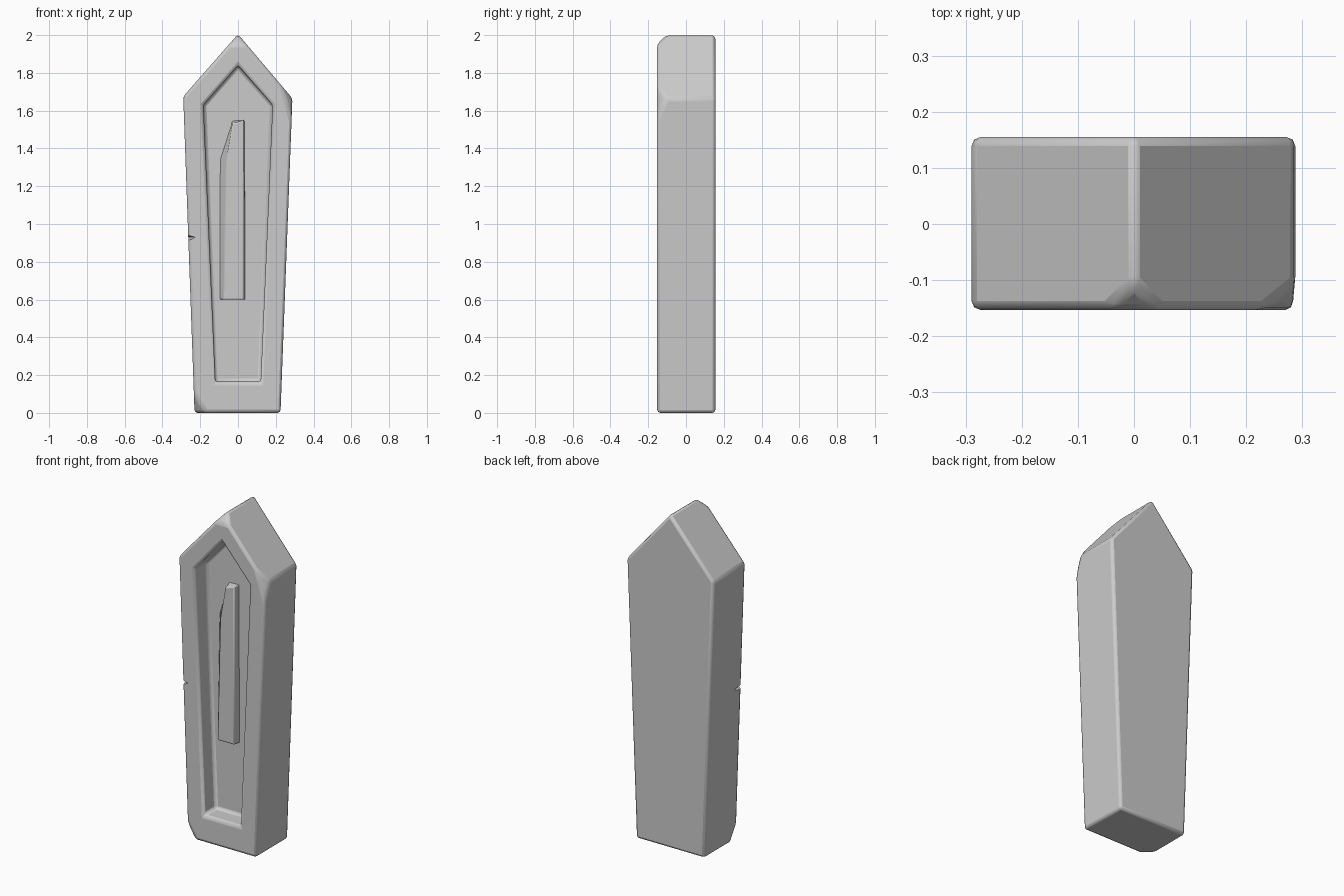
import bpy, bmesh
from mathutils import Vector

if "Cube" in bpy.data.objects:
    bpy.data.objects.remove(bpy.data.objects["Cube"])


def ring(bm, pts, y):
    return [bm.verts.new((x, y, z)) for x, z in pts]


def bridge(bm, a, b):
    for i in range(len(a)):
        j = (i + 1) % len(a)
        bm.faces.new((a[i], a[j], b[j], b[i]))


def loft(name, rings, chips=()):
    """Closed solid from a stack of (outline, y) rings, with corners sliced off."""
    bm = bmesh.new()
    loops = [ring(bm, p, y) for p, y in rings]
    for a, b in zip(loops, loops[1:]):
        bridge(bm, a, b)
    bm.faces.new(loops[0])
    bm.faces.new(loops[-1])
    for co, no in chips:
        bmesh.ops.bisect_plane(bm, geom=bm.verts[:] + bm.edges[:] + bm.faces[:],
                               plane_co=co, plane_no=no, clear_outer=True)
        bmesh.ops.holes_fill(bm, edges=[e for e in bm.edges if e.is_boundary])
    bmesh.ops.recalc_face_normals(bm, faces=bm.faces[:])
    me = bpy.data.meshes.new(name)
    bm.to_mesh(me)
    bm.free()
    ob = bpy.data.objects.new(name, me)
    bpy.context.collection.objects.link(ob)
    return ob


def bevel(ob, width, segments=2):
    m = ob.modifiers.new("bevel", 'BEVEL')
    m.width, m.segments = width, segments
    m.limit_method, m.angle_limit = 'ANGLE', 0.5


def smooth(ob):
    bpy.ops.object.select_all(action='DESELECT')
    ob.select_set(True)
    bpy.context.view_layer.objects.active = ob
    bpy.ops.object.shade_smooth_by_angle(angle=0.7)


outer = [(-.23, 0), (.225, 0), (.288, 1.665), (0, 2.005), (-.29, 1.675)]
inner = [(-.12, .165), (.12, .165), (.183, 1.63), (0, 1.84), (-.183, 1.63)]

# Pointed slab with a sunken front panel and worn corners
FRONT, BACK, FLOOR = -.153, .155, -.04
chips = [
    (Vector((0, FRONT, 1.95)), Vector((0, -1, .9))),              # front apex
    (Vector((-.17, FRONT, 0)), Vector((-1, -1, -.6))),            # bottom left
    (Vector((.262, -.14, 1.66)), Vector((1, -.8, .3))),           # right shoulder
]
slab = loft("stone_slab", [(outer, BACK), (outer, FRONT), (inner, FRONT), (inner, FLOOR)], chips)
bevel(slab, .016)

# Wedge-shaped chip in the left front edge
wedge = loft("chip_cutter", [([(-.40, .82), (-.19, .93), (-.40, .99)], -.25),
                             ([(-.40, .88), (-.25, .93), (-.40, .97)], -.09)])
wedge.hide_render = True
wedge.hide_viewport = True
cut = slab.modifiers.new("chip", 'BOOLEAN')
cut.operation, cut.solver, cut.object = 'DIFFERENCE', 'EXACT', wedge
smooth(slab)

# Low raised strip on the panel floor
base = [(-.10, .6), (.04, .6), (.035, 1.55), (-.03, 1.55), (-.10, 1.35)]
top = [(-.08, .6), (.03, .6), (.03, 1.55), (-.03, 1.53), (-.06, 1.33)]
strip = loft("panel_strip", [(base, FLOOR + .01), (top, FLOOR - .04)])
bevel(strip, .006)
smooth(strip)
